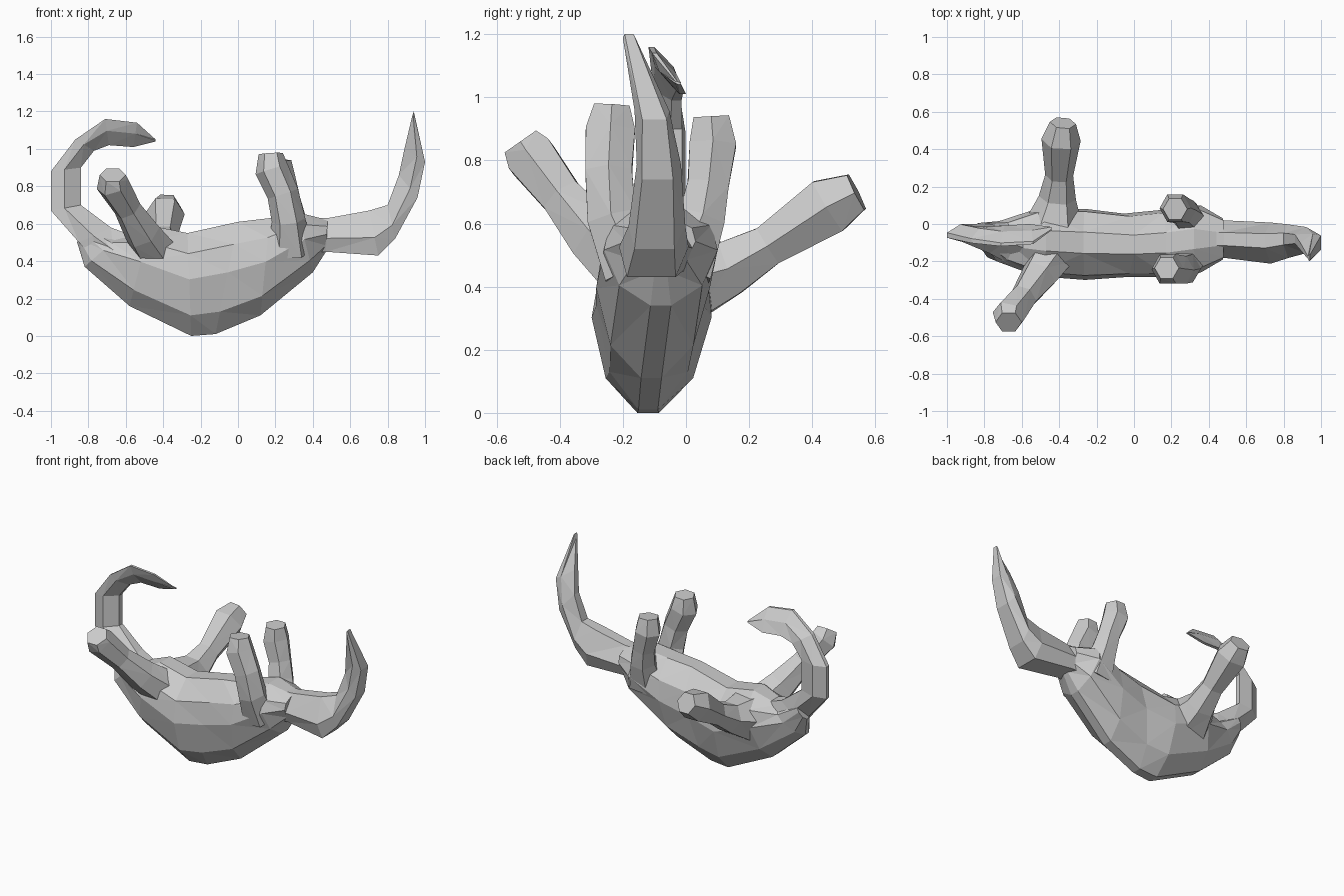
import bpy, bmesh, math
from mathutils import Vector


def skin(name, rings):
    """Join equal-length rings into a closed, flat-shaded triangulated surface."""
    bm = bmesh.new()
    vs = [[bm.verts.new(p) for p in r] for r in rings]
    n = len(vs[0])
    for a, b in zip(vs, vs[1:]):
        for i in range(n):
            j = (i + 1) % n
            bm.faces.new((a[i], a[j], b[j], b[i]))
    bm.faces.new(vs[0][::-1])
    bm.faces.new(vs[-1])
    bmesh.ops.recalc_face_normals(bm, faces=bm.faces[:])
    bmesh.ops.triangulate(bm, faces=bm.faces[:])
    me = bpy.data.meshes.new(name)
    bm.to_mesh(me)
    bm.free()
    ob = bpy.data.objects.new(name, me)
    bpy.context.collection.objects.link(ob)
    return ob


def span_loft(name, stations, profile):
    """Station: outer x,z  inner x,z  outer y, inner y, half width."""
    full = profile + [(-u, v) for u, v in reversed(profile)]
    rings = []
    for ox, oz, ix, iz, oy, iy, w in stations:
        o, i = Vector((ox, oy, oz)), Vector((ix, iy, iz))
        rings.append([o.lerp(i, v) + Vector((0, u * w, 0)) for u, v in full])
    return skin(name, rings)


def limb(name, path, sides=6, turn=0.0):
    """Station: x, y, z, radius."""
    pts = [Vector(p[:3]) for p in path]
    rings = []
    for k, p in enumerate(pts):
        t = (pts[min(k + 1, len(pts) - 1)] - pts[max(k - 1, 0)]).normalized()
        a = (Vector((1, 0, 0)) - t * t.x).normalized()
        b = t.cross(a)
        rings.append([p + (a * math.cos(s) + b * math.sin(s)) * path[k][3]
                      for s in (turn + 2 * math.pi * i / sides for i in range(sides))])
    return skin(name, rings)


# Torso: lies on its rounded back, belly upwards
span_loft("torso", [
    (-0.86, 0.50, -0.81, 0.60, -0.05, -0.04, 0.05),
    (-0.82, 0.37, -0.64, 0.53, -0.10, -0.09, 0.11),
    (-0.58, 0.16, -0.47, 0.59, -0.11, -0.09, 0.18),
    (-0.25, 0.00, -0.27, 0.55, -0.12, -0.10, 0.19),
    (-0.12, 0.01, 0.00, 0.61, -0.12, -0.11, 0.17),
    (0.12, 0.11, 0.17, 0.63, -0.11, -0.10, 0.18),
    (0.40, 0.34, 0.32, 0.66, -0.08, -0.08, 0.18),
    (0.47, 0.45, 0.48, 0.62, -0.08, -0.08, 0.11),
], [(0.18, 0), (0.73, 0.2), (1, 0.55), (0.9, 0.8), (0.3, 1)])

# Curled appendage at the left, a slim blade hooking over to the right
span_loft("curled_tail", [
    (-0.76, 0.40, -0.55, 0.53, -0.11, -0.10, 0.11),
    (-0.85, 0.50, -0.68, 0.58, -0.09, -0.06, 0.08),
    (-1.00, 0.67, -0.84, 0.70, -0.06, -0.03, 0.045),
    (-1.00, 0.88, -0.84, 0.90, -0.06, -0.03, 0.045),
    (-0.87, 1.05, -0.77, 0.99, -0.09, -0.03, 0.04),
    (-0.71, 1.16, -0.69, 1.02, -0.11, -0.02, 0.03),
    (-0.54, 1.14, -0.56, 1.01, -0.10, -0.01, 0.025),
    (-0.44, 1.05, -0.44, 1.04, -0.03, -0.02, 0.01),
], [(0.3, 0), (1, 0.45), (0.4, 1)])

# Neck and upswept pointed end at the right
span_loft("upswept_neck", [
    (0.36, 0.44, 0.38, 0.63, -0.08, -0.08, 0.11),
    (0.47, 0.45, 0.48, 0.63, -0.08, -0.08, 0.10),
    (0.75, 0.43, 0.70, 0.67, -0.11, -0.09, 0.11),
    (0.84, 0.52, 0.80, 0.70, -0.10, -0.08, 0.09),
    (0.96, 0.74, 0.86, 0.86, -0.09, -0.08, 0.07),
    (1.00, 0.93, 0.89, 1.00, -0.10, -0.12, 0.055),
    (0.94, 1.20, 0.93, 1.17, -0.18, -0.18, 0.02),
], [(0.7, 0), (1, 0.4), (0.35, 1)])

# Four legs pointing up and outwards, roots buried in the torso
limb("splayed_leg_front", [
    (-0.43, -0.16, 0.44, 0.12), (-0.51, -0.28, 0.55, 0.10),
    (-0.59, -0.39, 0.68, 0.075), (-0.67, -0.49, 0.81, 0.09),
    (-0.67, -0.525, 0.86, 0.07)])
limb("splayed_leg_back", [
    (-0.43, -0.01, 0.42, 0.16), (-0.41, 0.14, 0.46, 0.10),
    (-0.40, 0.26, 0.53, 0.075), (-0.39, 0.45, 0.655, 0.105),
    (-0.38, 0.54, 0.70, 0.07)])
limb("upright_leg_front", [
    (0.28, -0.16, 0.46, 0.12), (0.27, -0.235, 0.62, 0.09),
    (0.24, -0.245, 0.76, 0.085), (0.18, -0.24, 0.89, 0.09),
    (0.175, -0.235, 0.975, 0.065)])
limb("upright_leg_back", [
    (0.30, -0.02, 0.46, 0.12), (0.28, 0.05, 0.62, 0.085),
    (0.26, 0.07, 0.72, 0.075), (0.22, 0.085, 0.85, 0.085),
    (0.22, 0.08, 0.94, 0.065)])
